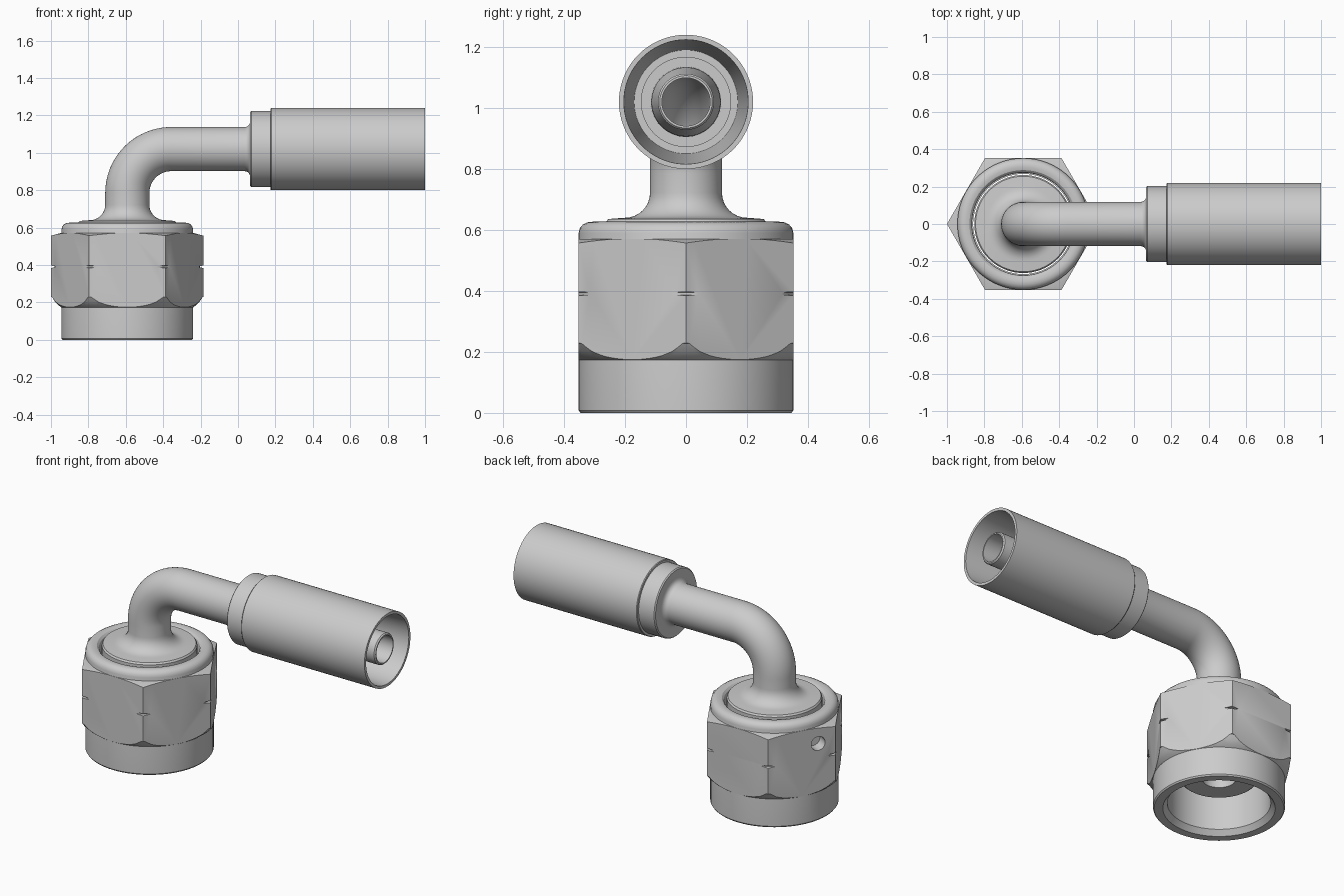
import bpy, bmesh
from math import sin, cos, pi, radians
from mathutils import Vector, Matrix

if "Cube" in bpy.data.objects:
    bpy.data.objects.remove(bpy.data.objects["Cube"])

CX = -0.592           # nut axis
CZ = 1.02             # hose axis height
BEND = 0.235          # bend radius of the tube
Z0 = CZ - BEND        # height where the bend starts
S1 = Z0 + BEND * pi / 2
SEG = 72


def upright(s):
    return Vector((CX, 0, s)), Vector((1, 0, 0))


def level(s):
    return Vector((s, 0, CZ)), Vector((0, 0, 1))


def elbow(s):
    """Point and in-plane side direction at distance s along the tube."""
    if s <= Z0:
        return upright(s)
    if s >= S1:
        return Vector((CX + BEND + s - S1, 0, CZ)), Vector((0, 0, -1))
    a = (s - Z0) / BEND
    side = Vector((cos(a), 0, -sin(a)))
    return Vector((CX + BEND, 0, Z0)) - side * BEND, side


def smooth(ob):
    bpy.ops.object.select_all(action='DESELECT')
    bpy.context.view_layer.objects.active = ob
    ob.select_set(True)
    bpy.ops.object.shade_smooth_by_angle(angle=radians(28))


def sweep(name, frame, profile, sides=SEG):
    """Closed profile of (distance, radius) turned about a straight or bent axis."""
    bm = bmesh.new()
    rings = []
    for s, r in profile:
        p, u = frame(s)
        rings.append([bm.verts.new(p + r * (u * cos(t) + Vector((0, 1, 0)) * sin(t)))
                      for t in (2 * pi * k / sides for k in range(sides))])
    for i, a in enumerate(rings):
        b = rings[(i + 1) % len(rings)]
        for k in range(sides):
            n = (k + 1) % sides
            bm.faces.new((a[k], a[n], b[n], b[k]))
    bmesh.ops.recalc_face_normals(bm, faces=bm.faces)
    return link(name, bm)


def link(name, bm):
    me = bpy.data.meshes.new(name)
    bm.to_mesh(me)
    bm.free()
    ob = bpy.data.objects.new(name, me)
    bpy.context.collection.objects.link(ob)
    return ob


def cylinder(name, r, depth, sides, matrix):
    bm = bmesh.new()
    bmesh.ops.create_cone(bm, cap_ends=True, segments=sides, radius1=r, radius2=r,
                          depth=depth, matrix=matrix)
    ob = link(name, bm)
    ob.hide_render = True
    return ob


def cut(ob, tool, operation):
    bpy.context.view_layer.objects.active = ob
    m = ob.modifiers.new("cut", 'BOOLEAN')
    m.object, m.operation, m.solver = tool, operation, 'EXACT'
    bpy.ops.object.modifier_apply(modifier=m.name)


# Nut core: threaded bore below, rounded collar on top
nut_core = sweep("nut_core", upright, [
    (0, .30), (0, .346), (.008, .352), (.59, .352), (.606, .348), (.618, .338),
    (.625, .324), (.627, .305), (.623, .288), (.612, .277), (.60, .274),
    (.50, .274), (.50, .268), (.46, .268), (.46, .276), (.03, .276)])

# Hexagon: turned blank with chamfers and a shallow groove, trimmed to six flats
nut_hex = sweep("nut_hex", upright, [
    (.165, .31), (.165, .340), (.175, .354), (.186, .369), (.202, .385), (.228, .402),
    (.234, .43), (.382, .43), (.387, .388), (.395, .388), (.400, .43), (.550, .43),
    (.557, .408), (.571, .356), (.571, .31)], 96)
hex_tool = cylinder("hex_tool", .408, 1.2, 6, Matrix.Translation((CX, 0, .4)))
v0 = hex_tool.data.vertices[0].co
if abs(abs(v0.x - CX) - .408) > .01 and abs(abs(v0.x - CX) - .204) > .01:
    hex_tool.data.transform(Matrix.Translation((CX, 0, 0)) @ Matrix.Rotation(pi / 6, 4, 'Z')
                            @ Matrix.Translation((-CX, 0, 0)))
cut(nut_hex, hex_tool, 'INTERSECT')

# Small wire hole in one back flat
n = Vector((cos(radians(150)), sin(radians(150)), 0))
t = Vector((-n.y, n.x, 0))
place = Matrix.Translation(Vector((CX, 0, .475)) + n * .355 + t * .10)
hole_tool = cylinder("hole_tool", .042, .14, 24, place @ n.to_track_quat('Z', 'Y').to_matrix().to_4x4())
for part in (nut_hex, nut_core):
    cut(part, hole_tool, 'DIFFERENCE')
for tool in (hex_tool, hole_tool):
    bpy.data.objects.remove(tool)

# Elbow tube: sealing nose, flange, flared neck, bend and hose stem, bored through
X = S1 - (CX + BEND)          # turns an x position into tube distance
bend = [Z0 + BEND * pi / 2 * k / 20 for k in range(21)]
neck = [(.722 - .082 * sin(a), .20 - .082 * cos(a))
        for a in (pi / 2 * (1 - k / 8) for k in range(9))]
foot = [(X + .035 + .03 * sin(a), .148 - .03 * cos(a))
        for a in (pi / 2 * k / 5 for k in range(6))]
tube = sweep("elbow_tube", elbow,
             [(.18, .09), (.18, .198), (.186, .206), (.43, .206), (.45, .262),
              (.626, .262), (.636, .255)] + neck
             + [(s, .118) for s in bend] + foot
             + [(X + .26, .148), (X + .26, .115), (X + .65, .113), (X + .75, .092),
                (X + .975, .092), (X + .982, .086), (X + .982, .079)]
             + [(s, .079) for s in reversed(bend)])

# Crimp sleeve with a narrower collar and an open hose end
sleeve = sweep("hose_sleeve", level, [
    (.065, .11), (.065, .198), (.071, .204), (.174, .204), (.174, .217), (.178, .22),
    (1.0, .22), (1.0, .204), (.25, .17), (.25, .11)])

for ob in (nut_core, nut_hex, tube, sleeve):
    smooth(ob)
